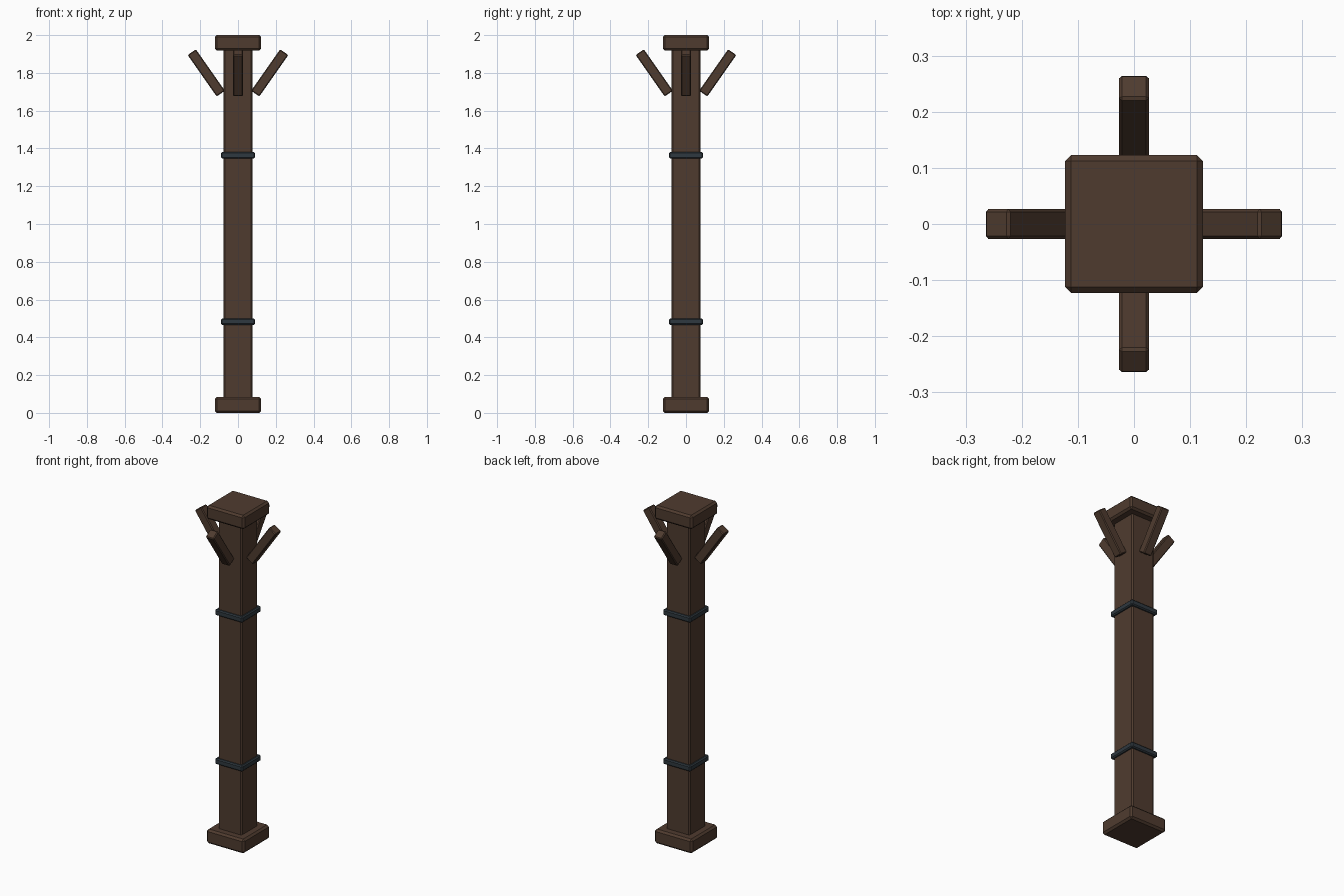
import bpy
import math

if "Cube" in bpy.data.objects:
    bpy.data.objects.remove(bpy.data.objects["Cube"])


def make_material(name, color):
    mat = bpy.data.materials.new(name)
    mat.diffuse_color = (*color, 1)
    mat.use_nodes = True
    mat.node_tree.nodes["Principled BSDF"].inputs["Base Color"].default_value = mat.diffuse_color
    return mat


wood = make_material("dark_wood", (0.078, 0.044, 0.028))
iron = make_material("blue_grey_iron", (0.028, 0.040, 0.050))


def block(name, center, size, mat, bevel, rotation=(0, 0, 0)):
    """Box with chamfered edges."""
    bpy.ops.mesh.primitive_cube_add(size=1, location=center, rotation=rotation)
    obj = bpy.context.object
    obj.name = name
    obj.scale = size
    bpy.ops.object.transform_apply(location=False, rotation=False, scale=True)
    mod = obj.modifiers.new("chamfer", 'BEVEL')
    mod.width = bevel
    mod.segments = 1
    obj.data.materials.append(mat)
    return obj


# Post with its foot and cap
block("post", (0, 0, 1.0), (0.154, 0.154, 1.88), wood, 0.008)
block("foot", (0, 0, 0.042), (0.246, 0.246, 0.084), wood, 0.011)
block("cap", (0, 0, 1.959), (0.246, 0.246, 0.082), wood, 0.011)

# Iron bands around the post
for name, z in (("lower_band", 0.483), ("upper_band", 1.364)):
    block(name, (0, 0, z), (0.18, 0.18, 0.034), iron, 0.006)

# Four braces leaning outward under the cap
for i, side in enumerate(("right", "back", "left", "front")):
    turn = i * math.pi / 2
    center = (0.168 * math.cos(turn), 0.168 * math.sin(turn), 1.80)
    block(side + "_brace", center, (0.053, 0.053, 0.268), wood, 0.005,
          (0, math.radians(35), turn))
